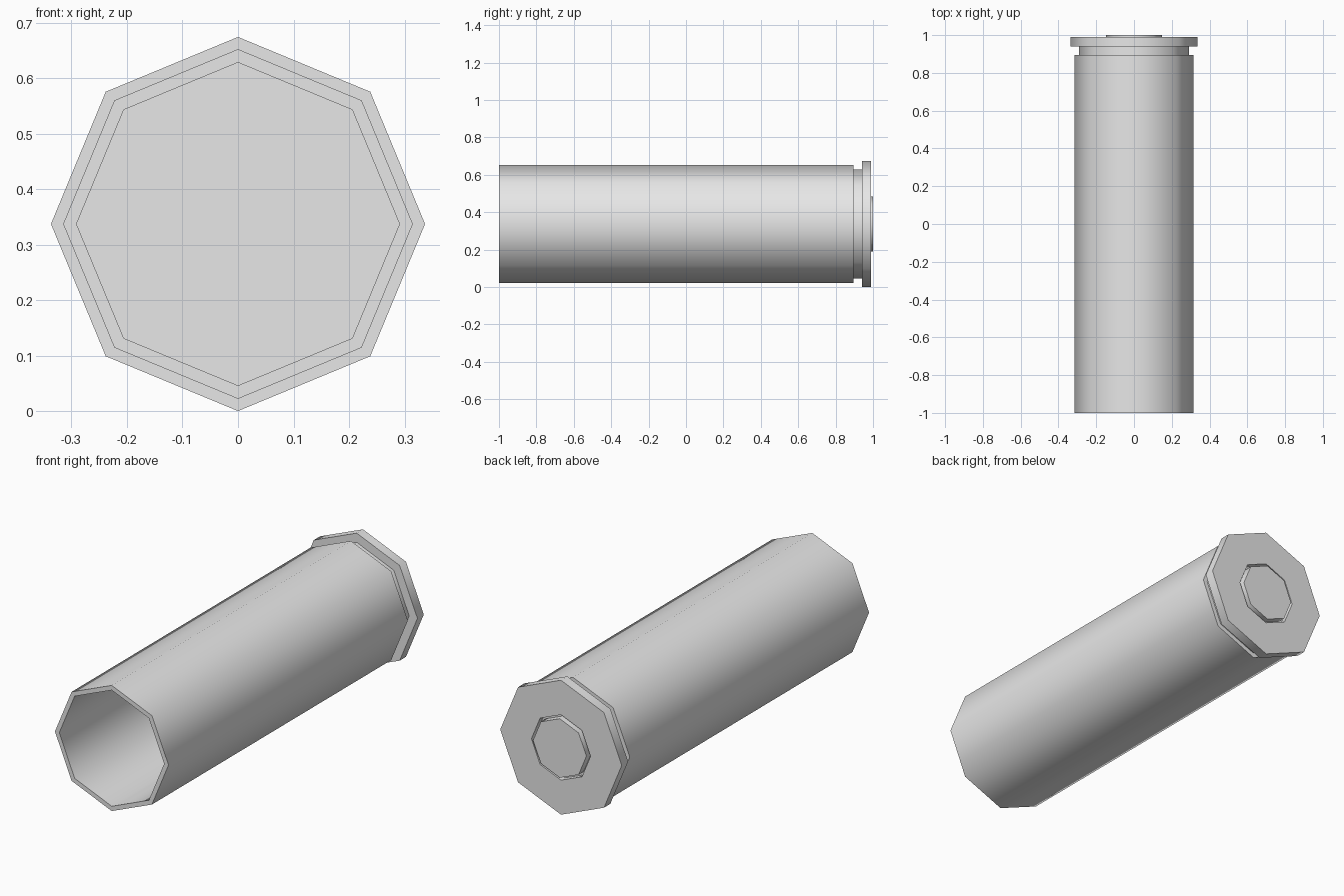
import bpy
import bmesh
import math

cube = bpy.data.objects.get("Cube")
if cube:
    bpy.data.objects.remove(cube, do_unlink=True)

SIDES = 8
CENTRE_Z = 0.337

metal = bpy.data.materials.new("grey_metal")
metal.use_nodes = True
grey = (0.8, 0.8, 0.8, 1.0)
metal.diffuse_color = grey
metal.node_tree.nodes["Principled BSDF"].inputs["Base Color"].default_value = grey


def lathe(name, profile):
    """Turn (radius, y) points round the long axis and cap both ends."""
    bm = bmesh.new()
    rings = []
    for radius, y in profile:
        ring = []
        for i in range(SIDES):
            a = math.tau * i / SIDES
            ring.append(bm.verts.new((radius * math.cos(a), y, CENTRE_Z + radius * math.sin(a))))
        rings.append(ring)
    for a, b in zip(rings, rings[1:]):
        for i in range(SIDES):
            j = (i + 1) % SIDES
            bm.faces.new((a[i], a[j], b[j], b[i]))
    bm.faces.new(rings[0])
    bm.faces.new(rings[-1])
    bmesh.ops.recalc_face_normals(bm, faces=bm.faces)
    mesh = bpy.data.meshes.new(name)
    bm.to_mesh(mesh)
    bm.free()
    mesh.materials.append(metal)
    obj = bpy.data.objects.new(name, mesh)
    bpy.context.collection.objects.link(obj)
    bpy.ops.object.select_all(action="DESELECT")
    obj.select_set(True)
    bpy.context.view_layer.objects.active = obj
    # Round the long walls, keep the steps crisp
    bpy.ops.object.shade_smooth_by_angle(angle=math.radians(50))
    return obj


# Hollow case: bore floor, mouth, outer wall, groove, rim, primer pocket
lathe("case", [
    (0.291, 0.88), (0.291, -1.0), (0.315, -1.0), (0.315, 0.895),
    (0.291, 0.895), (0.291, 0.94), (0.337, 0.94), (0.337, 0.99),
    (0.164, 0.99), (0.164, 0.96),
])

# Raised primer seated in the pocket
lathe("primer", [(0.148, 0.95), (0.148, 1.0)])
